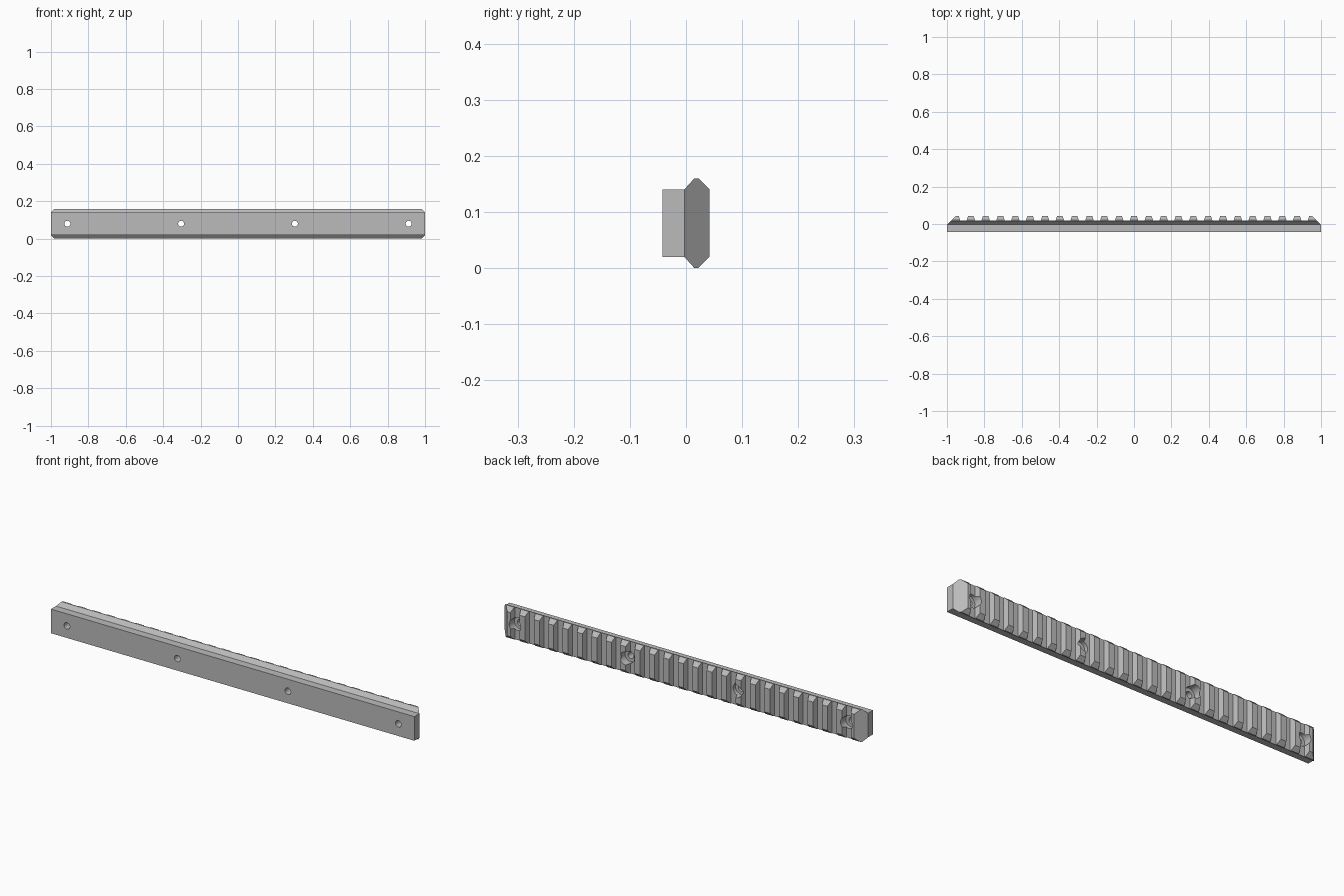
import bpy
import bmesh
import math
from mathutils import Matrix, Vector

PITCH, TEETH = 0.0793, 25
BACK, FLOOR, NECK, FRONT = 0.042, 0.018, -0.003, -0.042
HALF_TOP, HALF_ROOT = 0.015, 0.023
MID_Z = 0.08

if "Cube" in bpy.data.objects:
    bpy.data.objects.remove(bpy.data.objects["Cube"])

metal = bpy.data.materials.new("grey metal")
metal.use_nodes = True
grey = (0.5, 0.5, 0.5, 1)
metal.diffuse_color = grey
metal.node_tree.nodes["Principled BSDF"].inputs["Base Color"].default_value = grey


def finish(name, bm):
    bmesh.ops.recalc_face_normals(bm, faces=bm.faces)
    mesh = bpy.data.meshes.new(name)
    bm.to_mesh(mesh)
    bm.free()
    mesh.materials.append(metal)
    obj = bpy.data.objects.new(name, mesh)
    bpy.context.collection.objects.link(obj)
    return obj


def prism(name, points, direction):
    bm = bmesh.new()
    face = bm.faces.new([bm.verts.new(p) for p in points])
    extruded = bmesh.ops.extrude_face_region(bm, geom=[face])
    moved = [v for v in extruded["geom"] if isinstance(v, bmesh.types.BMVert)]
    bmesh.ops.translate(bm, verts=moved, vec=direction)
    return finish(name, bm)


def boolean(target, cutter, operation):
    mod = target.modifiers.new(operation.lower(), 'BOOLEAN')
    mod.object, mod.operation, mod.solver = cutter, operation, 'EXACT'
    bpy.context.view_layer.objects.active = target
    bpy.ops.object.modifier_apply(modifier=mod.name)
    bpy.data.objects.remove(cutter)


# Toothed plan outline with slanted ends, taller than the rail
plan = [(-1, FRONT - 0.02), (-1, NECK), (-1 + BACK - NECK, BACK)]
for i in range(TEETH - 1):
    a = (i - (TEETH - 1) / 2) * PITCH
    b = a + PITCH
    plan += [(a + HALF_TOP, BACK), (a + HALF_ROOT, FLOOR),
             (b - HALF_ROOT, FLOOR), (b - HALF_TOP, BACK)]
plan += [(-x, y) for x, y in reversed(plan[:3])]
rail = prism("toothed_rail", [(x, y, -0.1) for x, y in plan], (0, 0, 0.4))

# Cross-section: flat base with a bevelled head, trimmed from the plan
half = [(FRONT, 0.06), (NECK, 0.06), (0.015, 0.08), (0.022, 0.08), (0.062, 0.04)]
section = [(y, MID_Z + h) for y, h in half]
section += [(y, MID_Z - h) for y, h in reversed(half)]
trim = prism("section_trim", [(-1.1, y, z) for y, z in section], (2.2, 0, 0))
boolean(rail, trim, 'INTERSECT')

# Screw holes with wide counterbores on the toothed side
for x in (-0.912, -0.304, 0.304, 0.912):
    bm = bmesh.new()
    steps = [(0, -0.1), (0.016, -0.1), (0.016, 0), (0.032, 0), (0.032, 0.1), (0, 0.1)]
    verts = [bm.verts.new((x + r, y, MID_Z)) for r, y in steps]
    edges = [bm.edges.new(pair) for pair in zip(verts, verts[1:])]
    bmesh.ops.spin(bm, geom=verts + edges, cent=(x, 0, MID_Z), axis=(0, 1, 0),
                   angle=math.tau, steps=32)
    bmesh.ops.remove_doubles(bm, verts=bm.verts, dist=0.0001)
    boolean(rail, finish("screw_hole_cutter", bm), 'DIFFERENCE')

# Smooth hole walls, crisp edges elsewhere
bpy.ops.object.select_all(action='DESELECT')
rail.select_set(True)
bpy.context.view_layer.objects.active = rail
bpy.ops.object.shade_smooth_by_angle(angle=math.radians(25))
